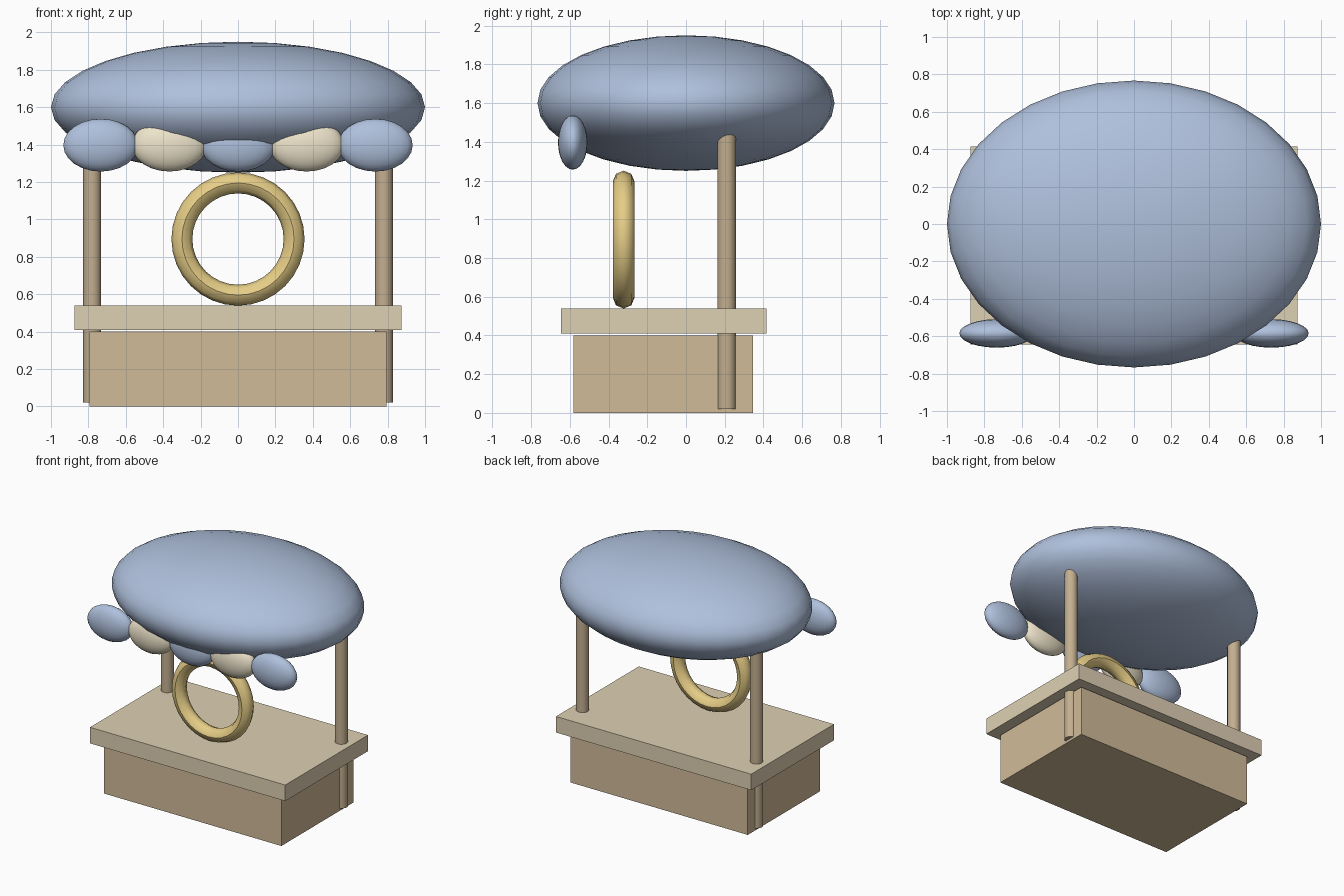
import bpy
from math import pi

if "Cube" in bpy.data.objects:
    bpy.data.objects.remove(bpy.data.objects["Cube"])


def material(name, rgb):
    m = bpy.data.materials.new(name)
    m.diffuse_color = (*rgb, 1)
    m.use_nodes = True
    m.node_tree.nodes["Principled BSDF"].inputs["Base Color"].default_value = m.diffuse_color
    return m


BLUE = material("blue cloth", (0.43, 0.53, 0.72))
CREAM = material("cream cloth", (0.86, 0.78, 0.60))
WOOD = material("wood", (0.64, 0.50, 0.32))
TOP = material("pale wood", (0.73, 0.63, 0.45))
POST = material("post wood", (0.55, 0.43, 0.28))
GOLD = material("gold", (0.79, 0.61, 0.24))


def finish(name, mat, smooth=True):
    ob = bpy.context.object
    ob.name = name
    ob.data.materials.append(mat)
    bpy.ops.object.transform_apply(location=False, rotation=True, scale=True)
    if smooth:
        bpy.ops.object.shade_smooth_by_angle(angle=pi / 4)
    return ob


def box(name, lo, hi, mat):
    bpy.ops.mesh.primitive_cube_add(
        size=1, location=[(a + b) / 2 for a, b in zip(lo, hi)])
    bpy.context.object.scale = [b - a for a, b in zip(lo, hi)]
    finish(name, mat, smooth=False)


def ellipsoid(name, center, radii, segments, rings, mat):
    bpy.ops.mesh.primitive_uv_sphere_add(
        segments=segments, ring_count=rings, radius=1, location=center)
    bpy.context.object.scale = radii
    finish(name, mat)


# Stall body and overhanging counter
box("stall_base", (-0.795, -0.58, 0), (0.795, 0.345, 0.40), WOOD)
box("counter_top", (-0.875, -0.645, 0.41), (0.875, 0.415, 0.54), TOP)

# Rear posts, running up into the canopy
for side, x in (("left", -0.78), ("right", 0.78)):
    bpy.ops.mesh.primitive_cylinder_add(
        vertices=16, radius=0.048, depth=1.48, location=(x, 0.21, 0.76))
    finish(side + "_post", POST)

# Domed canopy
ellipsoid("canopy", (0, 0, 1.60), (1.0, 0.767, 0.35), 32, 16, BLUE)

# Scalloped valance in alternating colours
for i in range(-2, 3):
    ellipsoid(f"valance_scallop_{i + 3}", (i * 0.367, -0.585, 1.397),
              (0.2, 0.076, 0.141), 24, 12, CREAM if i % 2 else BLUE)

# Upright ring standing on the counter
bpy.ops.mesh.primitive_torus_add(
    major_radius=0.30, minor_radius=0.056, major_segments=32, minor_segments=8,
    location=(0, -0.322, 0.895), rotation=(pi / 2, 0, 0))
finish("display_ring", GOLD).data.shade_smooth()
